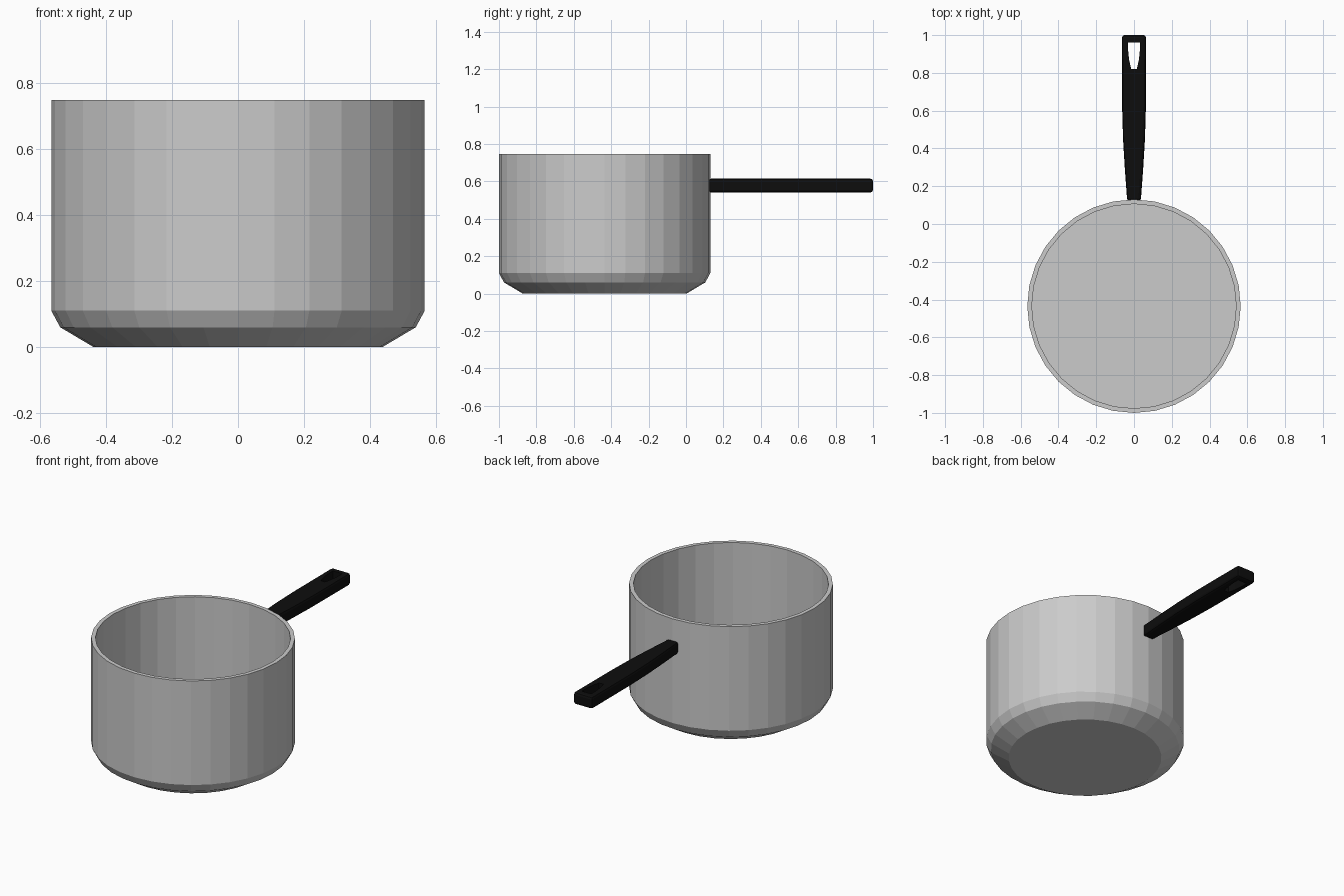
import bpy, bmesh
from math import sin, cos, tau

if "Cube" in bpy.data.objects:
    bpy.data.objects.remove(bpy.data.objects["Cube"])

SIDES = 32
POT_Y = -0.435


def make_object(name, bm):
    bmesh.ops.recalc_face_normals(bm, faces=bm.faces)
    mesh = bpy.data.meshes.new(name)
    bm.to_mesh(mesh)
    bm.free()
    obj = bpy.data.objects.new(name, mesh)
    bpy.context.collection.objects.link(obj)
    return obj


def lathe(name, profile):
    """Revolve (radius, z) points and cap both ends."""
    bm = bmesh.new()
    rings = [[bm.verts.new((r * cos(tau * i / SIDES), r * sin(tau * i / SIDES), z))
              for i in range(SIDES)] for r, z in profile]
    for a, b in zip(rings, rings[1:]):
        for i in range(SIDES):
            j = (i + 1) % SIDES
            bm.faces.new((a[i], a[j], b[j], b[i]))
    bm.faces.new(rings[0])
    bm.faces.new(rings[-1])
    return make_object(name, bm)


def prism(name, half, z0, z1):
    """Extrude an outline given as its +x half, mirrored across x = 0."""
    bm = bmesh.new()
    outline = half + [(-x, y) for x, y in reversed(half)]
    face = bm.faces.new([bm.verts.new((x, y, z0)) for x, y in outline])
    ext = bmesh.ops.extrude_face_region(bm, geom=[face])
    for v in ext["geom"]:
        if isinstance(v, bmesh.types.BMVert):
            v.co.z = z1
    return make_object(name, bm)


# Pot body: chamfered base, straight wall, thin rim, flat inner floor
pot = lathe("pot", [(0.437, 0), (0.538, 0.06), (0.565, 0.11), (0.565, 0.747),
                    (0.541, 0.747), (0.541, 0.09)])
pot.location.y = POT_Y

# Handle: tapered bar with softened edges
handle = prism("handle", [(0.036, 0.12), (0.049, 0.3), (0.058, 0.45),
                          (0.063, 0.62), (0.064, 1.0)], 0.541, 0.615)
bevel = handle.modifiers.new("soft_edges", 'BEVEL')
bevel.width = 0.014
bevel.segments = 2
bevel.limit_method = 'ANGLE'

# Hanging slot cut through the handle
slot = prism("slot_cutter", [(0.015, 0.82), (0.026, 0.87), (0.031, 0.92),
                             (0.031, 0.962)], 0.4, 0.8)
slot.hide_render = True
slot.hide_viewport = True
cut = handle.modifiers.new("hanging_slot", 'BOOLEAN')
cut.operation = 'DIFFERENCE'
cut.object = slot

# Black plastic for the handle
black = bpy.data.materials.new("black_plastic")
black.diffuse_color = (0.004, 0.004, 0.004, 1)
black.use_nodes = True
black.node_tree.nodes["Principled BSDF"].inputs["Base Color"].default_value = black.diffuse_color
handle.data.materials.append(black)
